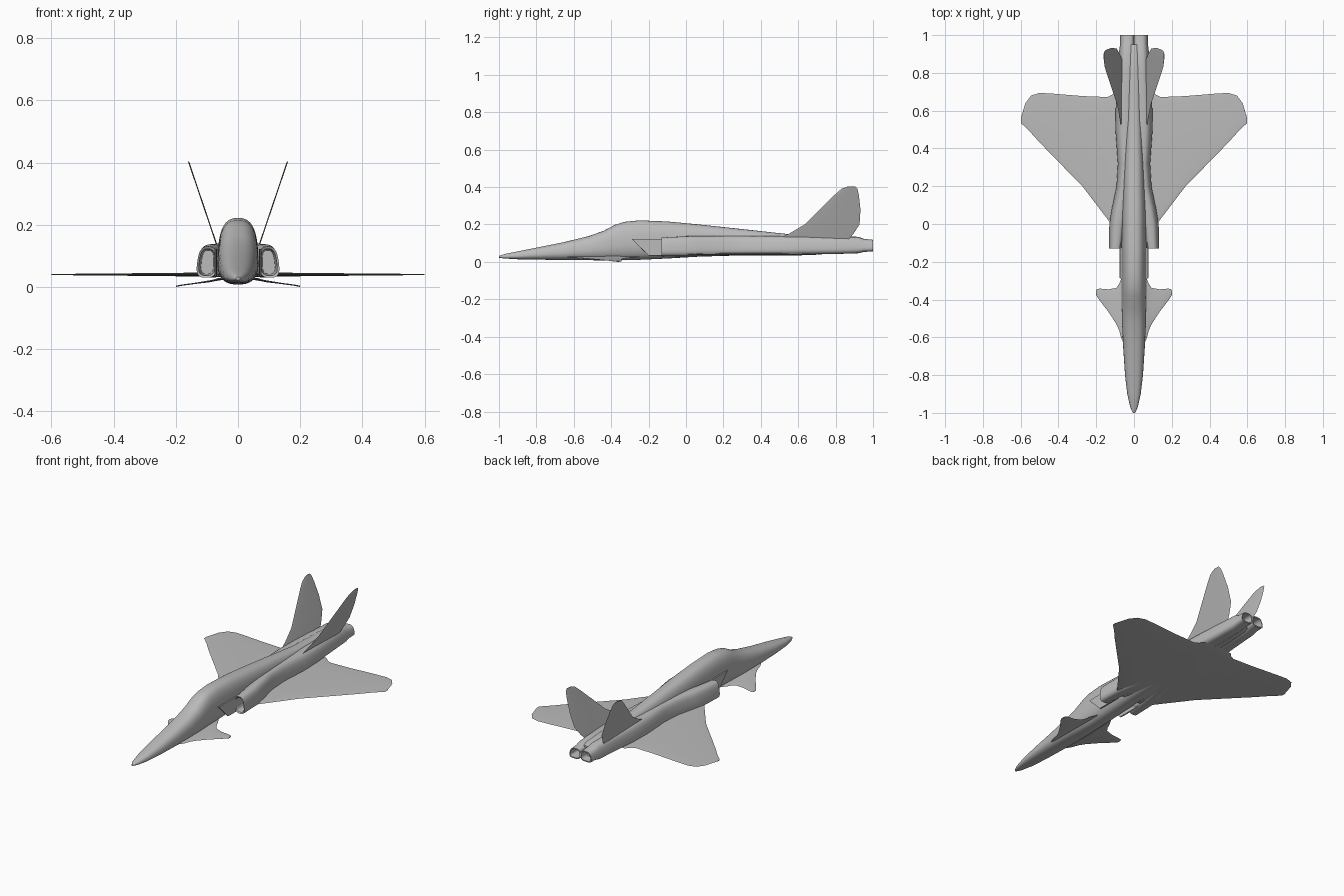
import bpy, bmesh
from math import cos, sin, pi, copysign, radians

if "Cube" in bpy.data.objects:
    bpy.data.objects.remove(bpy.data.objects["Cube"], do_unlink=True)

COLOUR = (0.5, 0.5, 0.5, 1)
grey = bpy.data.materials.new("airframe_grey")
grey.use_nodes = True
grey.diffuse_color = COLOUR
bsdf = next(n for n in grey.node_tree.nodes if n.type == "BSDF_PRINCIPLED")
bsdf.inputs["Base Color"].default_value = COLOUR


def oval(a0, a1, b0, b1, power=2, count=32):
    """Rounded outline filling the box a0..a1 by b0..b1."""
    pts = []
    for i in range(count):
        t = 2 * pi * i / count
        c, s = cos(t), sin(t)
        u = copysign(abs(c) ** (2 / power), c)
        v = copysign(abs(s) ** (2 / power), s)
        pts.append(((a0 + a1 + (a1 - a0) * u) / 2, (b0 + b1 + (b1 - b0) * v) / 2))
    return pts


def loft(name, rings, mirror=True, angle=35):
    """Skin a list of rings, cap both ends and mirror over x."""
    bm = bmesh.new()
    loops = [[bm.verts.new(p) for p in ring] for ring in rings]
    for a, b in zip(loops, loops[1:]):
        for i in range(len(a)):
            j = (i + 1) % len(a)
            bm.faces.new((a[i], a[j], b[j], b[i]))
    bm.faces.new(loops[0])
    bm.faces.new(loops[-1])
    bmesh.ops.recalc_face_normals(bm, faces=bm.faces)
    mesh = bpy.data.meshes.new(name)
    bm.to_mesh(mesh)
    bm.free()
    mesh.materials.append(grey)
    obj = bpy.data.objects.new(name, mesh)
    bpy.context.collection.objects.link(obj)
    bpy.ops.object.select_all(action="DESELECT")
    obj.select_set(True)
    bpy.context.view_layer.objects.active = obj
    bpy.ops.object.shade_smooth_by_angle(angle=radians(angle))
    if mirror:
        obj.modifiers.new("mirror", "MIRROR").use_mirror_merge = False
    return obj


# Fuselage: y, half width, bottom, top
body = [(-1, .006, .022, .032), (-.97, .02, .018, .042), (-.9, .036, .014, .056),
        (-.8, .048, .012, .076), (-.65, .058, .01, .106), (-.52, .064, .009, .138),
        (-.44, .066, .008, .166), (-.38, .066, .008, .198), (-.33, .066, .009, .214),
        (-.25, .066, .011, .222), (-.1, .066, .018, .216), (.07, .064, .028, .2),
        (.34, .054, .036, .171), (.55, .046, .04, .148), (.8, .042, .045, .139),
        (.92, .036, .05, .134), (.95, .03, .06, .124)]
rings = []
for y, w, low, top in body:
    ring = []
    for x, z in oval(-w, w, low, top, 2.7, 40):
        t = (z - low) / (top - low)
        ring.append((x * (1 - .22 * max(0, t - .4)), y, z))
    rings.append(ring)
loft("fuselage", rings, mirror=False)

# Engine ducts: hollow intake at the front, hollow nozzle at the back
duct = [(0, .078, .122, .042, .118), (-.125, .074, .13, .037, .122),
        (-.13, .068, .138, .03, .13), (0, .05, .137, .03, .137),
        (.08, .035, .124, .031, .139), (.2, .01, .099, .033, .14),
        (.32, 0, .092, .035, .14), (.5, 0, .106, .037, .139),
        (.62, 0, .104, .039, .138), (.8, 0, .09, .042, .136),
        (.92, 0, .084, .046, .133), (.95, 0, .08, .053, .123),
        (1, 0, .079, .056, .118), (1, .006, .073, .062, .112),
        (.9, .01, .068, .066, .108)]
rings = []
for y, inner, outer, low, top in duct:
    ring = []
    for x, z in oval(inner, outer, low, top, 3):
        t = (z - low) / (top - low)
        ring.append((x - .2 * (x - inner) * t, y, z))
    rings.append(ring)
loft("engine_duct", rings)

# Splitter plates swept ahead of the intakes
loft("intake_splitter", [[(x, y, z) for y, x in oval(front, -.05, .068, .076, 8)]
                         for z, front in ((.034, -.2), (.122, -.29))])


# Main wings and canards: x, leading y, trailing y, height, half thickness
def surface(name, stations):
    loft(name, [[(x, y, z) for y, z in oval(lead, trail, h - t, h + t)]
                for x, lead, trail, h, t in stations], angle=50)


surface("main_wing", [(0, -.02, .71, .04, .007), (.09, -.03, .71, .04, .007),
                      (.115, -.01, .685, .04, .006), (.14, .025, .672, .04, .006),
                      (.27, .196, .677, .04, .005), (.43, .36, .69, .04, .003),
                      (.5, .432, .694, .04, .003), (.545, .482, .68, .04, .002),
                      (.575, .512, .64, .04, .002), (.599, .535, .56, .04, .001)])
surface("canard", [(.03, -.68, -.22, .03, .004), (.066, -.61, -.285, .024, .004),
                   (.078, -.565, -.315, .021, .003), (.093, -.53, -.338, .018, .003),
                   (.135, -.466, -.346, .012, .002), (.18, -.407, -.342, .006, .002),
                   (.195, -.386, -.344, .003, .002), (.2, -.375, -.352, .002, .002)])

# Canted tail fins: height, leading y, trailing y
fin = [(.12, .48, .87), (.15, .55, .895), (.2, .634, .928), (.28, .715, .933),
       (.358, .794, .924), (.39, .83, .917), (.404, .868, .905)]
loft("tail_fin", [[(x, y, z) for y, x in
                   oval(lead, trail, *[.07 + (z - .14) * .338 + s * .002 for s in (-1, 1)])]
                  for z, lead, trail in fin], angle=50)
